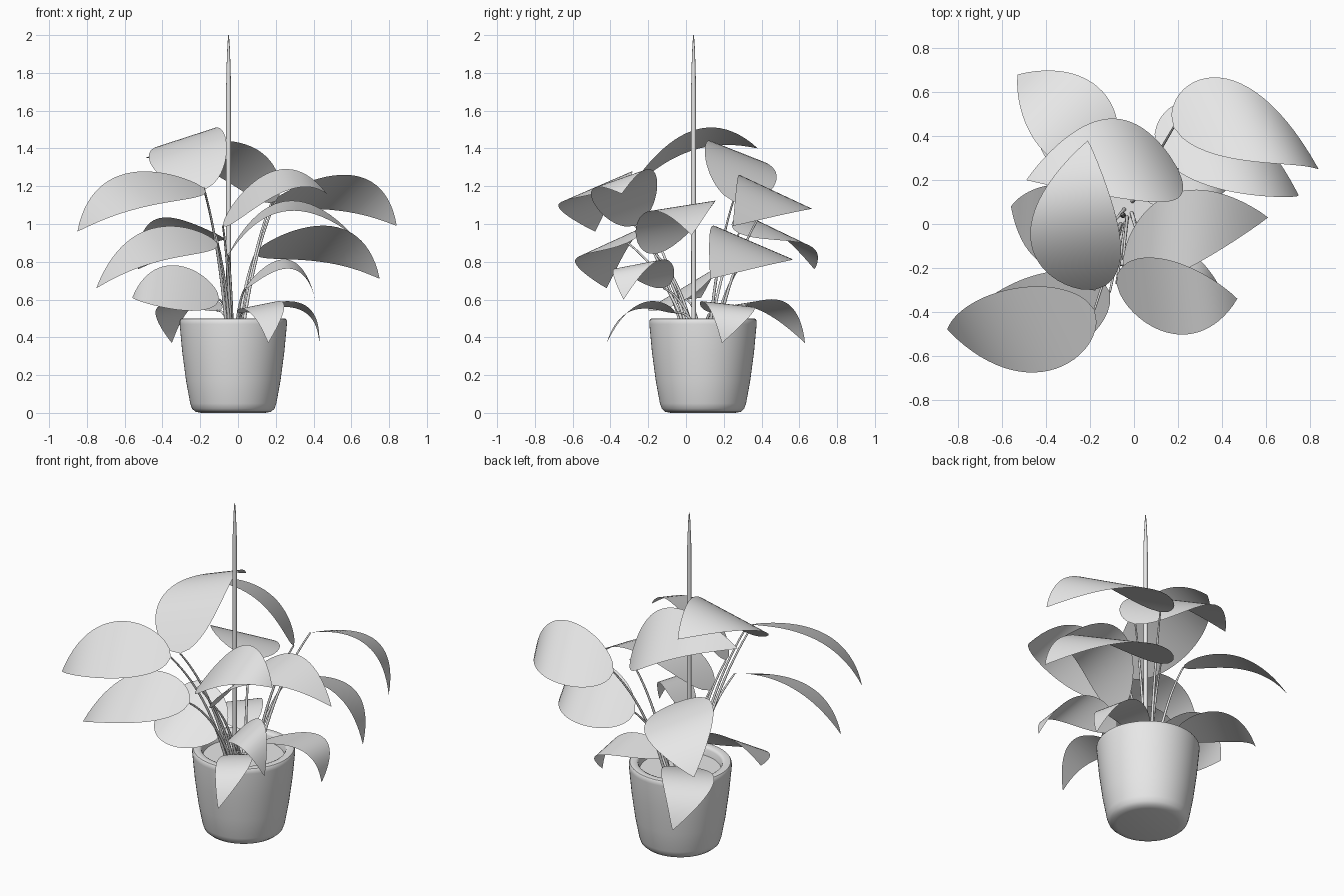
import bpy
import math
from mathutils import Vector

default_cube = bpy.data.objects.get("Cube")
if default_cube:
    bpy.data.objects.remove(default_cube)

# One plain colour for the whole model
grey = bpy.data.materials.new("plain_grey")
grey.use_nodes = True
colour = (0.8, 0.8, 0.8, 1)
grey.diffuse_color = colour
grey.node_tree.nodes["Principled BSDF"].inputs["Base Color"].default_value = colour

POT_CENTRE = Vector((-0.025, 0.09, 0))
SOIL_HEIGHT = 0.45
WIDEST = 0.38  # where along the blade its two widest points sit


def add_mesh(name, points, faces, angle=180):
    """Make a smooth shaded mesh object with the shared material."""
    mesh = bpy.data.meshes.new(name)
    mesh.from_pydata([tuple(p) for p in points], [], faces)
    mesh.materials.append(grey)
    thing = bpy.data.objects.new(name, mesh)
    bpy.context.collection.objects.link(thing)
    bpy.ops.object.select_all(action="DESELECT")
    thing.select_set(True)
    bpy.context.view_layer.objects.active = thing
    bpy.ops.object.shade_smooth_by_angle(angle=math.radians(angle))
    return thing


def lathe(name, profile, centre, sides, angle=40):
    """Spin a (radius, height) profile around a vertical axis, capping both ends."""
    points, faces = [], []
    for radius, height in profile:
        for i in range(sides):
            a = math.tau * i / sides
            points.append(centre + Vector((radius * math.cos(a), radius * math.sin(a), height)))
    for ring in range(len(profile) - 1):
        for i in range(sides):
            j = (i + 1) % sides
            low, high = ring * sides, (ring + 1) * sides
            faces.append((low + i, low + j, high + j, high + i))
    faces.append(tuple(reversed(range(sides))))
    faces.append(tuple(range(len(points) - sides, len(points))))
    return add_mesh(name, points, faces, angle)


def bezier(start, control, end, t):
    return start * (1 - t) ** 2 + control * 2 * t * (1 - t) + end * t * t


def add_stem(name, top):
    """Thin tapering stalk rising from the soil and leaning out to the blade."""
    foot = POT_CENTRE + (top - POT_CENTRE) * 0.22
    foot.z = SOIL_HEIGHT - 0.02
    control = foot.lerp(top, 0.55) + Vector((0, 0, 0.06))
    control.xy = foot.xy.lerp(top.xy, 0.35)
    curve = bpy.data.curves.new(name, "CURVE")
    curve.dimensions = "3D"
    curve.bevel_depth = 0.008
    curve.bevel_resolution = 2
    curve.use_fill_caps = True
    spline = curve.splines.new("POLY")
    steps = 14
    spline.points.add(steps)
    for i, point in enumerate(spline.points):
        t = i / steps
        point.co = (*bezier(foot, control, top, t), 1)
        point.radius = 1.1 - 0.5 * t
    curve.materials.append(grey)
    bpy.context.collection.objects.link(bpy.data.objects.new(name, curve))


def add_leaf(name, base, edge_a, edge_b, tip):
    """Arched, pointed blade through a base, its two widest edge points and a tip."""
    base, edge_a, edge_b, tip = map(Vector, (base, edge_a, edge_b, tip))
    side = (edge_a - edge_b) / 2
    middle = (edge_a + edge_b) / 2
    t = WIDEST
    control = (middle - base * (1 - t) ** 2 - tip * t * t) / (2 * t * (1 - t))

    def half_width(t):
        return (t / WIDEST) ** 0.55 * ((1 - t) / (1 - WIDEST)) ** 0.95

    rows, columns = 24, 10
    points, faces = [], []
    for r in range(rows + 1):
        t = (r / rows) ** 1.3
        for c in range(columns + 1):
            u = (2 * c / columns - 1) * half_width(t)
            points.append(bezier(base, control, tip, t) + side * u)
    stride = columns + 1
    for r in range(rows):
        for c in range(columns):
            k = r * stride + c
            faces.append((k, k + 1, k + stride + 1, k + stride))
    blade = add_mesh(name, points, faces)
    # Keep the upper side facing up
    if sum(p.normal.z for p in blade.data.polygons) < 0:
        blade.data.flip_normals()
    add_stem(name + "_stem", base)


# Pot with rounded foot, rolled rim and hollow inside
lathe("pot", [(0.17, 0), (0.2, 0.006), (0.218, 0.022), (0.228, 0.05), (0.25, 0.17),
              (0.27, 0.32), (0.284, 0.47), (0.284, 0.488), (0.278, 0.498), (0.268, 0.5),
              (0.245, 0.5), (0.235, 0.495), (0.23, 0.485), (0.222, 0.43)], POT_CENTRE, 64)
lathe("soil", [(0.226, SOIL_HEIGHT - 0.01), (0.226, SOIL_HEIGHT)], POT_CENTRE, 64)

# Tall support stake with a tapered point
lathe("stake", [(0.012, 0.43), (0.013, 1.7), (0.011, 1.82), (0.006, 1.95), (0.002, 2)],
      Vector((-0.05, 0.04, 0)), 16, 60)

# Topmost leaves
add_leaf("top_front_leaf", (-0.18, -0.3, 1.18), (-0.47, -0.08, 1.34),
         (-0.07, -0.02, 1.47), (-0.21, 0.38, 1.4))
add_leaf("top_back_leaf", (0.2, 0.25, 1.12), (0.09, 0.1, 1.4),
         (-0.1, 0.48, 1.25), (-0.49, 0.2, 1.35))

# Upper leaves
add_leaf("upper_right_leaf", (-0.18, -0.39, 1.19), (-0.4, -0.67, 1.11),
         (-0.58, -0.3, 1.27), (-0.85, -0.48, 0.96))
add_leaf("upper_left_leaf", (0.18, 0.44, 1.12), (0.58, 0.28, 1.26),
         (0.4, 0.665, 1.08), (0.84, 0.25, 0.99))
add_leaf("upper_front_leaf", (-0.08, -0.27, 0.99), (0.14, -0.16, 1.26),
         (0.18, -0.5, 1.14), (0.47, -0.34, 1.16))

# Middle leaves
add_leaf("middle_right_leaf", (-0.11, -0.31, 0.9), (-0.34, -0.58, 0.82),
         (-0.44, -0.23, 0.98), (-0.75, -0.42, 0.66))
add_leaf("middle_left_leaf", (0.1, 0.35, 0.86), (0.48, 0.14, 0.99),
         (0.33, 0.56, 0.81), (0.75, 0.13, 0.71))
add_leaf("middle_front_leaf", (-0.05, -0.16, 0.84), (0.18, 0.14, 1.1),
         (0.16, -0.24, 1.04), (0.61, 0.03, 0.94))
add_leaf("middle_back_leaf", (-0.12, 0.28, 0.95), (-0.15, 0.61, 0.9),
         (-0.42, 0.34, 1.03), (-0.53, 0.68, 0.76))

# Lower leaves
add_leaf("lower_right_leaf", (-0.1, 0, 0.6), (-0.35, -0.2, 0.55),
         (-0.32, 0.18, 0.78), (-0.56, 0.08, 0.61))
add_leaf("lower_front_leaf", (0.04, -0.12, 0.66), (0.23, -0.36, 0.76),
         (0.22, -0.1, 0.81), (0.41, -0.33, 0.6))

# Lowest leaves drooping over the rim
add_leaf("drooping_front_leaf", (0.03, -0.06, 0.53), (0.23, -0.2, 0.59),
         (0.03, -0.25, 0.55), (0.16, -0.42, 0.37))
add_leaf("drooping_left_leaf", (0.04, 0.14, 0.53), (0.29, 0.09, 0.59),
         (0.27, 0.36, 0.56), (0.43, 0.19, 0.37))
add_leaf("drooping_back_leaf", (-0.11, 0.22, 0.54), (-0.17, 0.48, 0.6),
         (-0.4, 0.3, 0.57), (-0.35, 0.63, 0.37))
